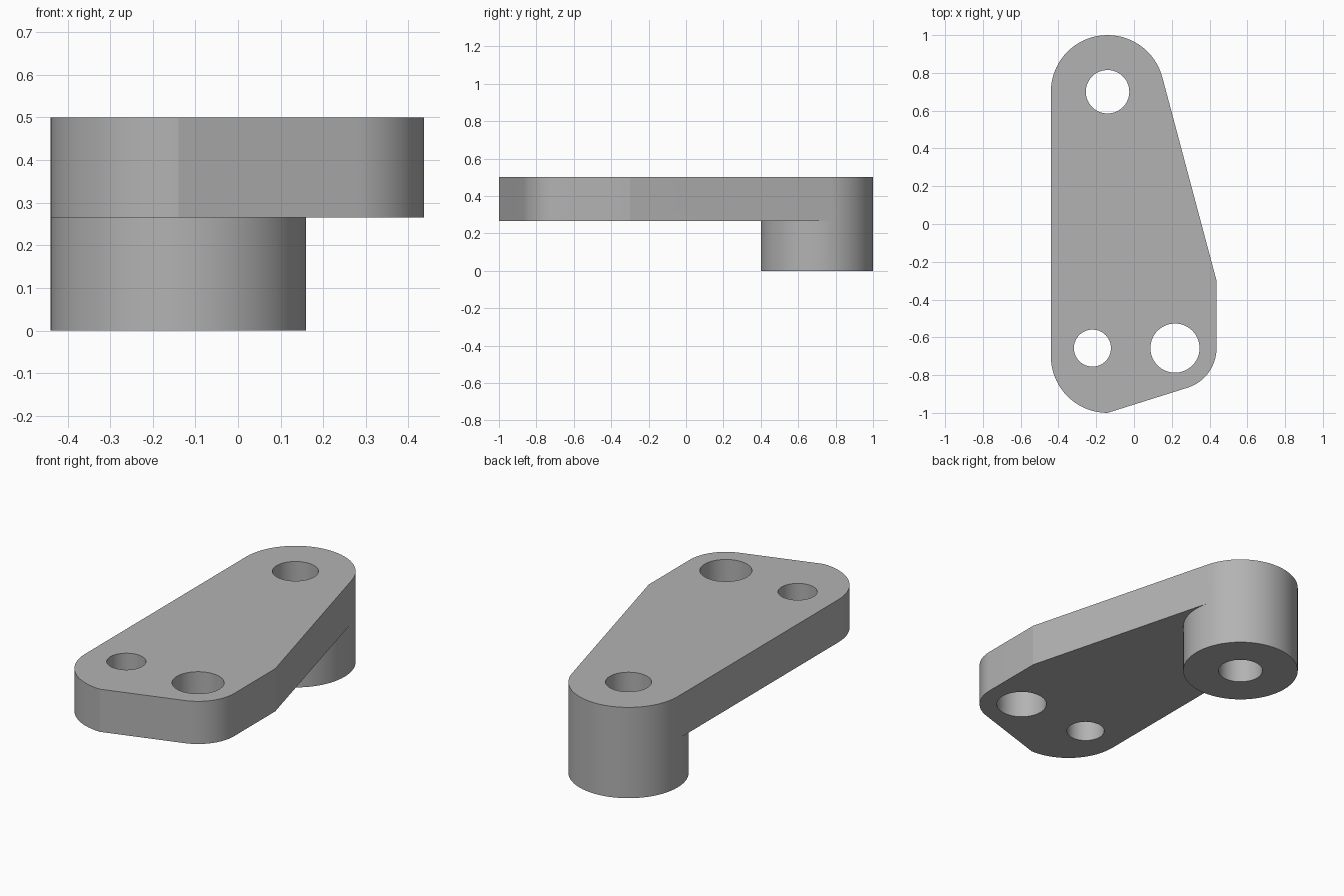
import bpy, bmesh
from math import radians, cos, sin

if "Cube" in bpy.data.objects:
    bpy.data.objects.remove(bpy.data.objects["Cube"])

grey = bpy.data.materials.new("plain grey")
grey.use_nodes = True
colour = (0.45, 0.45, 0.45, 1)
grey.diffuse_color = colour
grey.node_tree.nodes["Principled BSDF"].inputs["Base Color"].default_value = colour

TOP, UNDERSIDE = 0.5, 0.265
BOSS = (-0.14, 0.7)


def arc(centre, radius, start, end, step=5):
    count = max(1, round((end - start) / step))
    angles = [radians(start + (end - start) * i / count) for i in range(count + 1)]
    return [(centre[0] + radius * cos(a), centre[1] + radius * sin(a)) for a in angles]


def prism(name, outline, low, high):
    bm = bmesh.new()
    face = bm.faces.new([bm.verts.new((x, y, low)) for x, y in outline])
    grown = bmesh.ops.extrude_face_region(bm, geom=[face])
    moved = [v for v in grown["geom"] if isinstance(v, bmesh.types.BMVert)]
    bmesh.ops.translate(bm, verts=moved, vec=(0, 0, high - low))
    bmesh.ops.recalc_face_normals(bm, faces=bm.faces)
    mesh = bpy.data.meshes.new(name)
    bm.to_mesh(mesh)
    bm.free()
    mesh.materials.append(grey)
    obj = bpy.data.objects.new(name, mesh)
    bpy.context.collection.objects.link(obj)
    return obj


def combine(target, tool, operation):
    mod = target.modifiers.new(tool.name, "BOOLEAN")
    mod.operation, mod.solver, mod.object = operation, "EXACT", tool
    bpy.context.view_layer.objects.active = target
    bpy.ops.object.modifier_apply(modifier=mod.name)
    bpy.data.objects.remove(tool)


# Tapered arm plate: rounded back end, angled right edge, two rounded front corners
outline = arc(BOSS, 0.3, 15, 180)
outline += arc((-0.14, -0.7), 0.3, 180, 270)
outline += arc((0.217, -0.657), 0.22, -73, 0)
outline.append((0.437, -0.3))
arm = prism("lever_arm", outline, UNDERSIDE, TOP)

# Round boss below the back end
combine(arm, prism("boss", arc(BOSS, 0.3, 0, 355), 0, TOP), "UNION")

# Through holes
for centre, radius in ((BOSS, 0.115), ((-0.22, -0.657), 0.098), ((0.217, -0.657), 0.13)):
    combine(arm, prism("hole_cutter", arc(centre, radius, 0, 355), -0.1, 0.6), "DIFFERENCE")

# Smooth the curved walls, keeping creases crisp
bpy.ops.object.select_all(action="DESELECT")
arm.select_set(True)
bpy.context.view_layer.objects.active = arm
bpy.ops.object.shade_smooth_by_angle(angle=radians(12))
